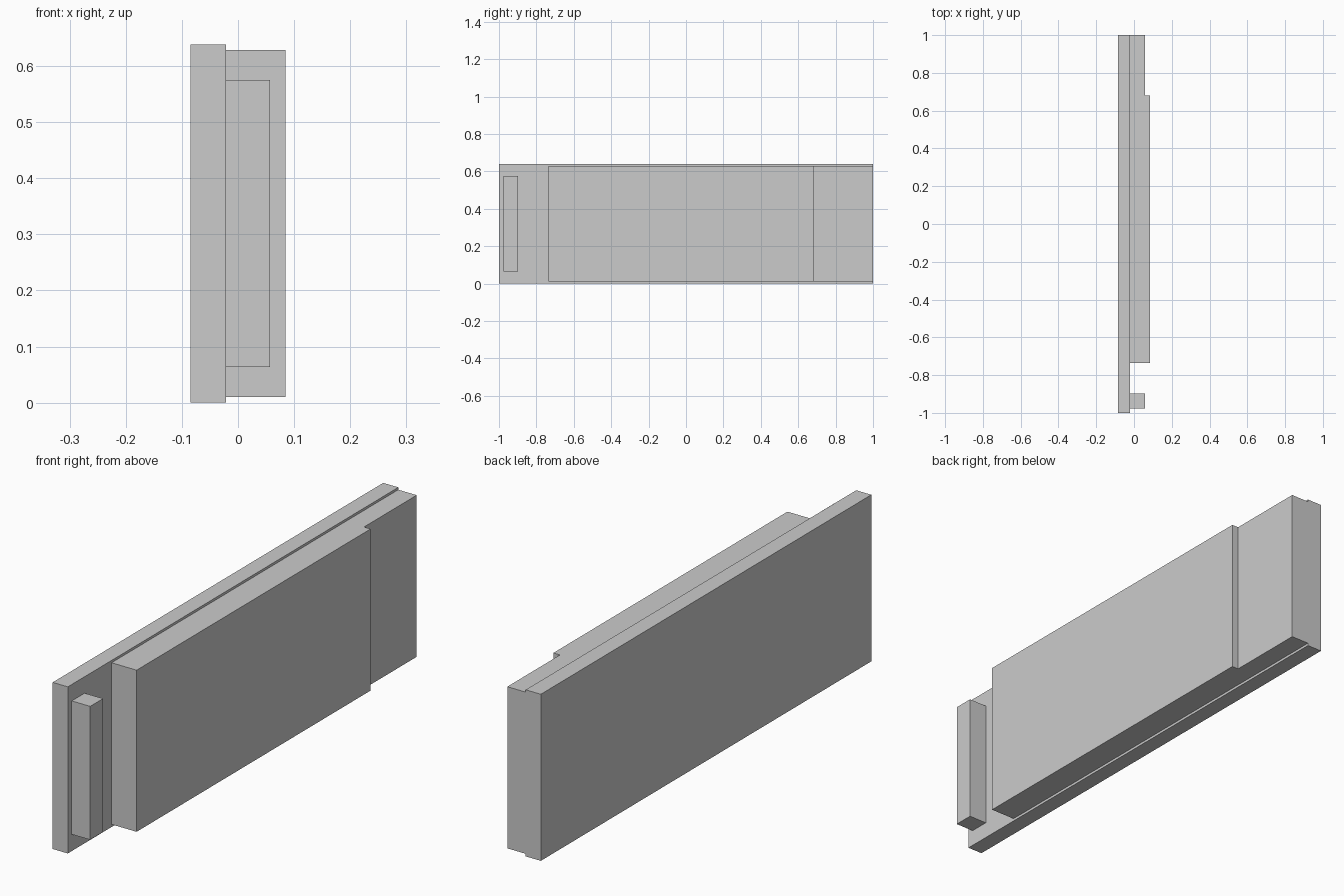
import bpy
import bmesh

if "Cube" in bpy.data.objects:
    bpy.data.objects.remove(bpy.data.objects["Cube"])


def prism(name, outline, z0, z1):
    """Extrude a plan-view (x, y) outline from z0 up to z1."""
    bm = bmesh.new()
    base = bm.faces.new([bm.verts.new((x, y, z0)) for x, y in outline])
    top = bmesh.ops.extrude_face_region(bm, geom=[base])["geom"]
    moved = [v for v in top if isinstance(v, bmesh.types.BMVert)]
    bmesh.ops.translate(bm, verts=moved, vec=(0, 0, z1 - z0))
    bmesh.ops.recalc_face_normals(bm, faces=bm.faces[:])
    mesh = bpy.data.meshes.new(name)
    bm.to_mesh(mesh)
    bm.free()
    obj = bpy.data.objects.new(name, mesh)
    bpy.context.collection.objects.link(obj)
    return obj


def rect(x0, x1, y0, y1):
    return [(x0, y0), (x1, y0), (x1, y1), (x0, y1)]


BACK, SEAM, STEP, FACE = -0.085, -0.021, 0.057, 0.085

# Full-length backing panel
prism("back_panel", rect(BACK, SEAM, -1, 1), 0, 0.638)

# Thick front block, stepped thinner at its far end
prism("stepped_block",
      [(SEAM, -0.735), (FACE, -0.735), (FACE, 0.681),
       (STEP, 0.681), (STEP, 1), (SEAM, 1)], 0.01, 0.629)

# Upright bar near the free end of the panel
prism("upright_bar", rect(SEAM, STEP, -0.976, -0.898), 0.064, 0.575)
